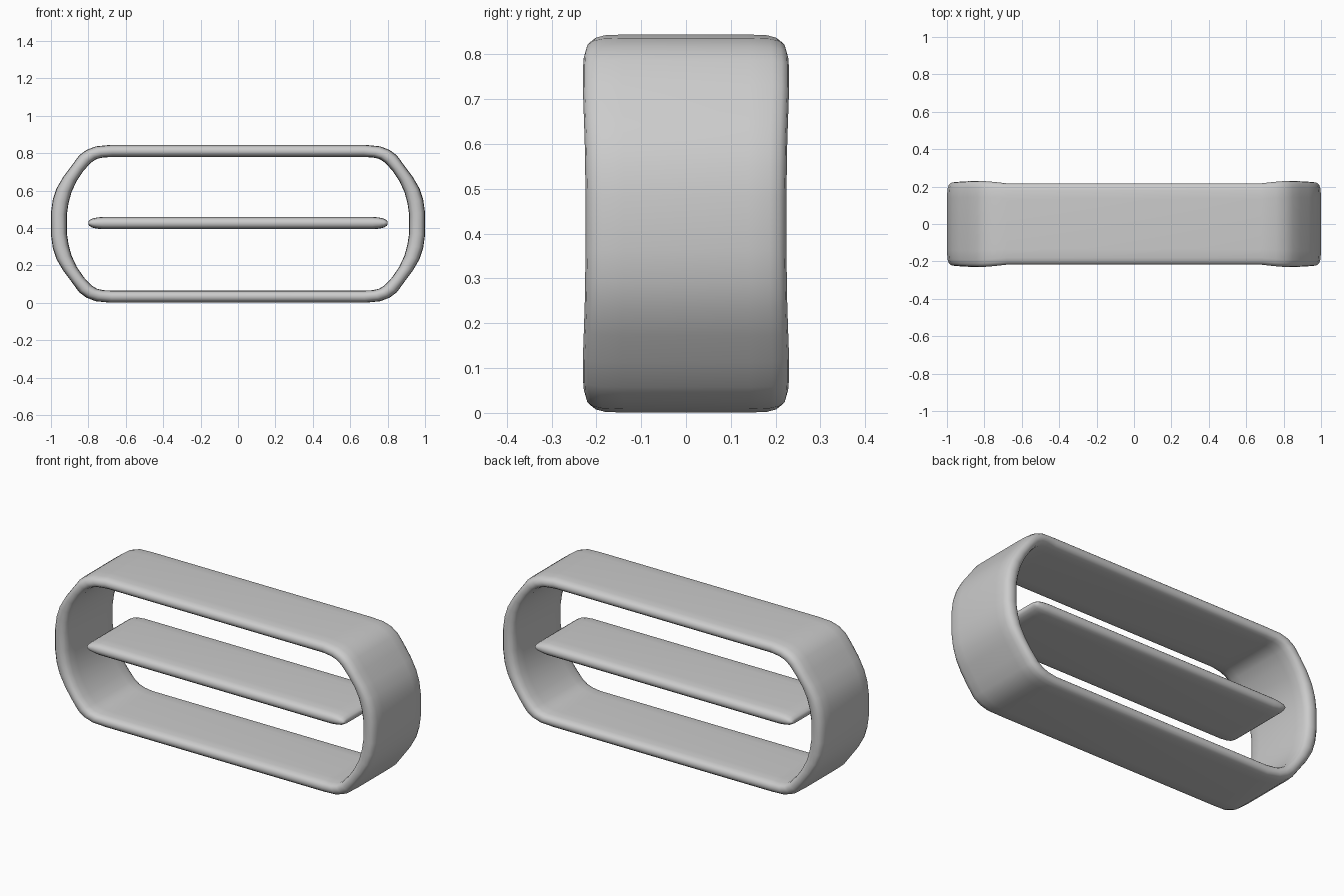
import bpy, bmesh, math

cube = bpy.data.objects.get("Cube")
if cube:
    bpy.data.objects.remove(cube)

grey = bpy.data.materials.new("plain_grey")
grey.use_nodes = True
colour = (0.6, 0.6, 0.6, 1)
grey.diffuse_color = colour
grey.node_tree.nodes["Principled BSDF"].inputs["Base Color"].default_value = colour

MID = 0.4225      # height of the model's centre line


def section(steps=8, round_start=0.62):
    """Flat band with soft edges: (thickness, width) pairs in -1..1."""
    half = []
    for i in range(steps + 1):
        a = math.pi * (i / steps - 0.5)
        c, s = math.cos(a), math.sin(a)
        half.append((math.copysign(abs(s) ** 0.75, s),
                     round_start + (1 - round_start) * abs(c) ** 0.6))
    return half + [(-u, -v) for u, v in half]


def loft(name, loops, closed):
    """Skin a list of equal vertex loops, capping the ends if it is open."""
    bm = bmesh.new()
    rows = [[bm.verts.new(p) for p in loop] for loop in loops]
    n = len(rows[0])
    for k in range(len(rows) if closed else len(rows) - 1):
        a, b = rows[k], rows[(k + 1) % len(rows)]
        for i in range(n):
            j = (i + 1) % n
            bm.faces.new((a[i], a[j], b[j], b[i]))
    if not closed:
        bm.faces.new(rows[0])
        bm.faces.new(rows[-1])
    bmesh.ops.recalc_face_normals(bm, faces=bm.faces)
    mesh = bpy.data.meshes.new(name)
    bm.to_mesh(mesh)
    bm.free()
    obj = bpy.data.objects.new(name, mesh)
    bpy.context.collection.objects.link(obj)
    mesh.materials.append(grey)
    bpy.ops.object.select_all(action="DESELECT")
    obj.select_set(True)
    bpy.context.view_layer.objects.active = obj
    bpy.ops.object.shade_smooth_by_angle(angle=math.radians(60))
    return obj


# Outer frame: one quadrant of (outer x, outer z, inner x, inner z, half depth)
quadrant = [
    (1.0, 0.06, 0.915, 0.05, 0.224),
    (0.99, 0.13, 0.906, 0.11, 0.225),
    (0.97, 0.19, 0.89, 0.17, 0.226),
    (0.935, 0.25, 0.862, 0.23, 0.228),
    (0.89, 0.31, 0.825, 0.285, 0.23),
    (0.85, 0.365, 0.785, 0.328, 0.23),
    (0.81, 0.395, 0.755, 0.347, 0.228),
    (0.76, 0.414, 0.72, 0.355, 0.224),
    (0.68, 0.422, 0.67, 0.357, 0.217),
]


def flip(points, sx, sz):
    return [(sx * a, sz * b, sx * c, sz * d, w) for a, b, c, d, w in points]


stations = (quadrant + flip(quadrant[::-1], -1, 1)
            + flip(quadrant, -1, -1) + flip(quadrant[::-1], 1, -1))
frame_loops = []
for ox, oz, ix, iz, depth in stations:
    frame_loops.append([((ox + ix) / 2 + u * (ox - ix) / 2, v * depth,
                         MID + (oz + iz) / 2 + u * (oz - iz) / 2)
                        for u, v in section()])
loft("outer_frame", frame_loops, True)

# Middle shelf: same band, thinning towards both ends
ends = [(0.8, 0.2, 0.197), (0.795, 0.45, 0.205), (0.78, 0.72, 0.21),
        (0.755, 0.9, 0.213), (0.72, 1.0, 0.215)]
stations = [(-x, t, w) for x, t, w in ends] + ends[::-1]
shelf_loops = [[(x, v * w, MID + 0.004 + u * t * 0.033) for u, v in section()]
               for x, t, w in stations]
loft("middle_shelf", shelf_loops, False)
